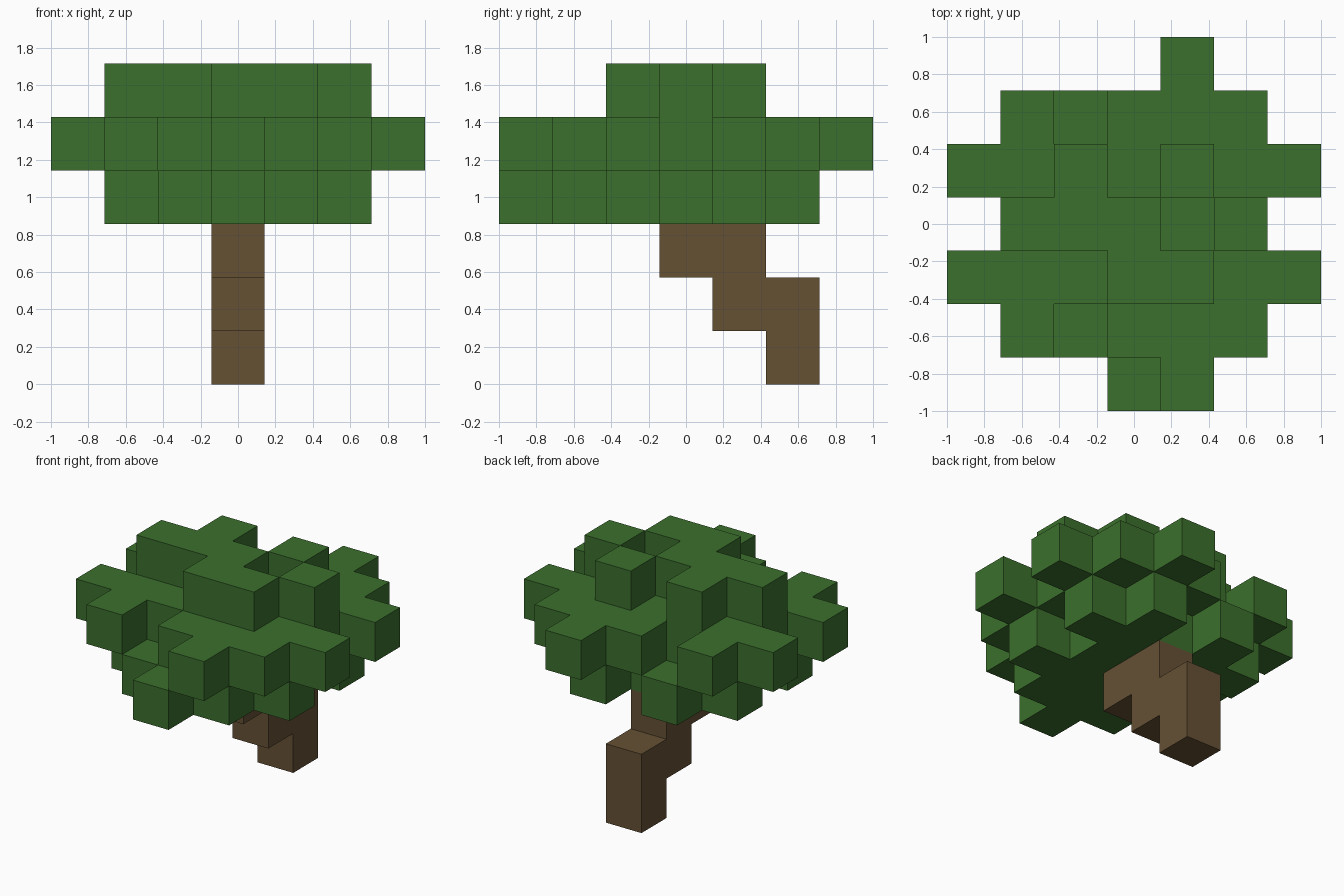
import bpy
import bmesh
from mathutils import Vector

cube = bpy.data.objects.get("Cube")
if cube:
    bpy.data.objects.remove(cube, do_unlink=True)

CELL = 2 / 7  # edge of one block; the model is seven blocks wide


def make_material(name, rgb):
    mat = bpy.data.materials.new(name)
    mat.use_nodes = True
    mat.diffuse_color = (*rgb, 1)
    bsdf = next(n for n in mat.node_tree.nodes if n.type == 'BSDF_PRINCIPLED')
    bsdf.inputs["Base Color"].default_value = (*rgb, 1)
    bsdf.inputs["Roughness"].default_value = 0.9
    return mat


def cells_from_rows(rows, level):
    """Read one layer, drawn from back (+y) to front (-y)."""
    return {(col - 3, 3 - row, level)
            for row, line in enumerate(rows)
            for col, mark in enumerate(line) if mark == "#"}


def build_blocks(name, cells, material):
    """Make one shell from blocks, leaving out the faces between neighbours."""
    bm = bmesh.new()
    for cell in sorted(cells):
        centre = Vector(cell) + Vector((0, 0, 0.5))
        for axis in range(3):
            for sign in (-1, 1):
                normal = Vector((0, 0, 0))
                normal[axis] = sign
                if tuple(int(c + n) for c, n in zip(cell, normal)) in cells:
                    continue
                side = Vector((0, 0, 0))
                side[(axis + 1) % 3] = 0.5
                up = normal.cross(side)
                middle = centre + normal / 2
                corners = (-side - up, side - up, side + up, up - side)
                bm.faces.new([bm.verts.new((middle + c) * CELL) for c in corners])
    bmesh.ops.remove_doubles(bm, verts=bm.verts, dist=0.001)
    mesh = bpy.data.meshes.new(name)
    bm.to_mesh(mesh)
    bm.free()
    mesh.materials.append(material)
    obj = bpy.data.objects.new(name, mesh)
    bpy.context.scene.collection.objects.link(obj)
    return obj


bark = make_material("bark_brown", (0.130, 0.082, 0.034))
leaf = make_material("leaf_green", (0.044, 0.162, 0.026))

# Stepped trunk, leaning forward as it rises
trunk = {(0, 2, 0), (0, 2, 1), (0, 1, 1), (0, 1, 2), (0, 0, 2)}
build_blocks("trunk", trunk, bark)

# Leaf canopy in three layers, from the bottom up
lower = [".......",
         "..#.#..",
         ".#####.",
         "..###..",
         ".#####.",
         "..###..",
         "...#..."]
middle = ["....#..",
          ".#.###.",
          "#######",
          ".#####.",
          "#######",
          ".#.###.",
          "....#.."]
upper = [".......",
         ".......",
         "..#.#..",
         ".###.#.",
         "...##..",
         ".......",
         "......."]
canopy = set()
for level, rows in enumerate((lower, middle, upper), start=3):
    canopy |= cells_from_rows(rows, level)
build_blocks("leaf_canopy", canopy, leaf)
